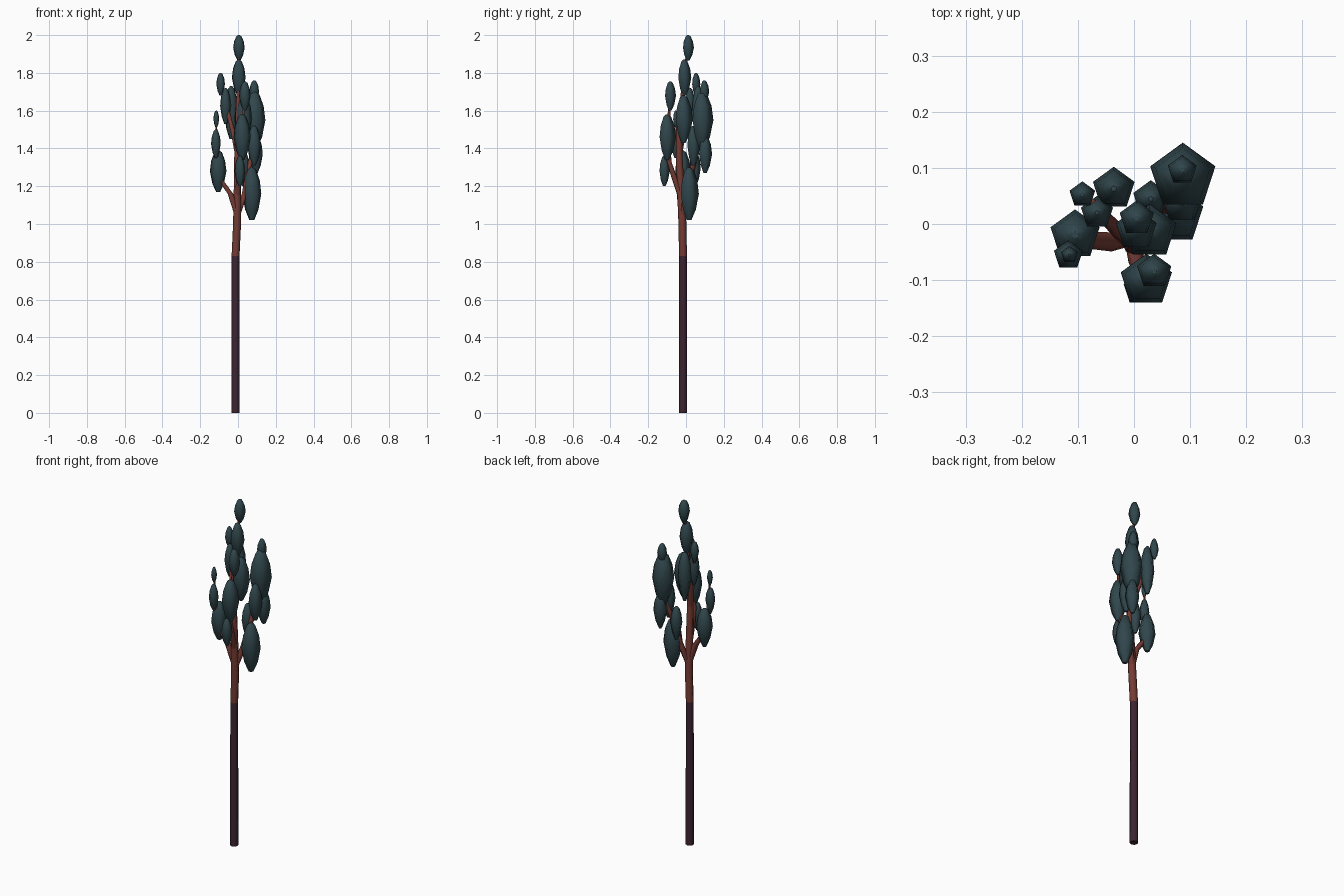
import bpy, bmesh, math


def material(name, rgb):
    m = bpy.data.materials.new(name)
    m.diffuse_color = (*rgb, 1)
    return m


leaf_mat = material("dark teal leaves", (0.030, 0.062, 0.072))
bark_mat = material("dark purple bark", (0.047, 0.018, 0.030))
red_mat = material("red brown bark", (0.180, 0.045, 0.034))


def add_object(name, bm, mat):
    mesh = bpy.data.meshes.new(name)
    bmesh.ops.recalc_face_normals(bm, faces=bm.faces)
    bm.to_mesh(mesh)
    bm.free()
    mesh.materials.append(mat)
    obj = bpy.data.objects.new(name, mesh)
    bpy.context.collection.objects.link(obj)
    for p in mesh.polygons:
        p.use_smooth = len(p.vertices) == 4
    return obj


def loft(name, rings, sides, mat):
    """Horizontal rings (x, y, z, radius) joined into a closed skin."""
    bm = bmesh.new()
    loops = []
    for x, y, z, r in rings:
        loops.append([bm.verts.new((x + r * math.cos(a), y + r * math.sin(a), z))
                      for a in (math.pi / 2 + math.tau * i / sides for i in range(sides))])
    for a, b in zip(loops, loops[1:]):
        for i in range(sides):
            j = (i + 1) % sides
            bm.faces.new((a[i], a[j], b[j], b[i]))
    bm.faces.new(loops[0])
    bm.faces.new(loops[-1])
    return add_object(name, bm, mat)


# Trunk: dark lower part, red upper part continuing as the leader
loft("lower_trunk", [(-0.013, -0.016, 0, 0.022), (-0.013, -0.016, 0.83, 0.021)], 8, bark_mat)
loft("upper_trunk", [(-0.013, -0.016, 0.83, 0.021), (-0.005, -0.019, 1.0, 0.021),
                     (-0.003, -0.026, 1.15, 0.020), (-0.002, -0.036, 1.35, 0.018),
                     (0, -0.036, 1.5, 0.016), (0.004, -0.015, 1.7, 0.012),
                     (0.004, 0.005, 1.9, 0.006)], 8, red_mat)

# Branches: rings following each path
branches = {
    "left_branch": [(-0.005, -0.022, 1.05, 0.017), (-0.04, -0.032, 1.16, 0.017),
                    (-0.09, -0.028, 1.23, 0.015), (-0.112, -0.04, 1.37, 0.008),
                    (-0.115, -0.055, 1.55, 0.004)],
    "front_branch": [(-0.002, -0.026, 1.14, 0.016), (0.003, -0.06, 1.24, 0.015),
                     (0.012, -0.09, 1.33, 0.013), (0.022, -0.095, 1.5, 0.010),
                     (0.032, -0.085, 1.65, 0.006)],
    "right_branch": [(-0.004, -0.02, 1.04, 0.017), (0.035, 0.004, 1.16, 0.017),
                     (0.055, 0.03, 1.28, 0.015), (0.08, 0.06, 1.4, 0.012),
                     (0.087, 0.086, 1.52, 0.010), (0.087, 0.095, 1.68, 0.006)],
    "rear_branch": [(-0.002, -0.036, 1.36, 0.015), (-0.025, -0.015, 1.48, 0.014),
                    (-0.05, 0.01, 1.58, 0.012), (-0.075, 0.04, 1.68, 0.006)],
}
for name, path in branches.items():
    loft(name, path, 6, red_mat)

# Leaf clumps: x, y, bottom, top, radius
clumps = [
    (0.005, 0.010, 1.865, 2.00, 0.032), (0.004, -0.010, 1.68, 1.87, 0.038),
    (-0.092, 0.052, 1.68, 1.80, 0.024), (-0.066, 0.020, 1.53, 1.72, 0.030),
    (-0.036, 0.063, 1.45, 1.73, 0.039), (0.087, 0.084, 1.40, 1.70, 0.061),
    (0.086, 0.096, 1.64, 1.76, 0.027), (0.095, 0.100, 1.27, 1.47, 0.038),
    (0.085, 0.038, 1.31, 1.52, 0.038), (0.073, 0.015, 1.02, 1.30, 0.053),
    (0.030, 0.045, 1.20, 1.39, 0.033), (0.022, -0.101, 1.34, 1.58, 0.048),
    (0.036, -0.085, 1.60, 1.755, 0.032), (0.010, -0.116, 1.20, 1.36, 0.030),
    (-0.105, -0.020, 1.17, 1.39, 0.046), (-0.117, -0.056, 1.35, 1.50, 0.027),
    (-0.115, -0.055, 1.51, 1.60, 0.016), (0.028, -0.014, 1.43, 1.68, 0.050),
]
profile = [(0, 0.25), (0.2, 0.70), (0.5, 1.0), (0.75, 0.84), (0.95, 0.46), (1, 0.14)]
for n, (x, y, z0, z1, r) in enumerate(clumps, 1):
    loft(f"leaf_clump_{n}", [(x, y, z0 + t * (z1 - z0), r * s) for t, s in profile], 5, leaf_mat)
